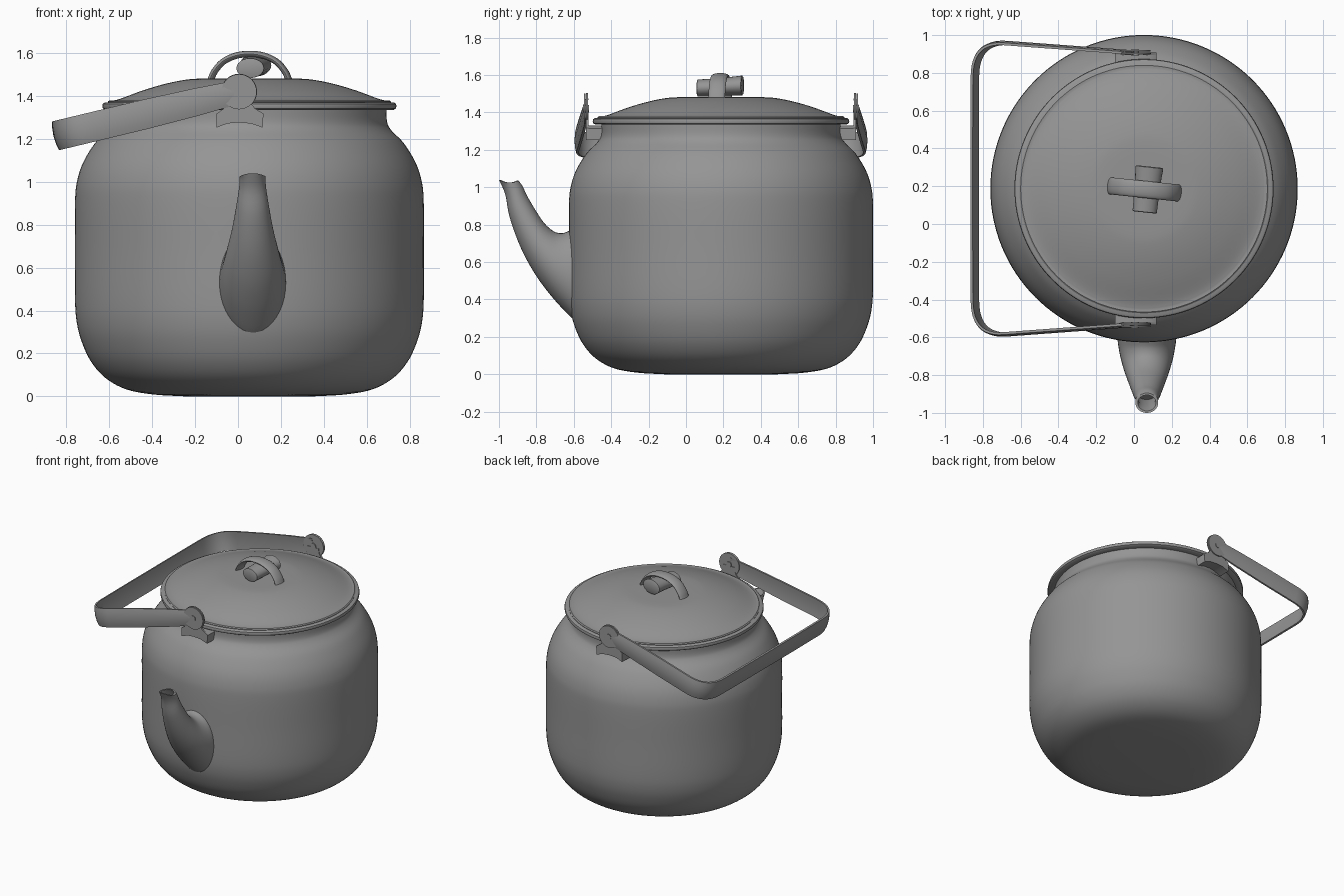
import bpy, bmesh
from math import sin, cos, pi, radians
from mathutils import Vector, Matrix

if "Cube" in bpy.data.objects:
    bpy.data.objects.remove(bpy.data.objects["Cube"])

CX, CY = 0.053, 0.187   # axis of the pot

# Dark grey metal
metal = bpy.data.materials.new("dark_grey_metal")
metal.diffuse_color = (0.3, 0.3, 0.3, 1)
metal.use_nodes = True
metal.node_tree.nodes["Principled BSDF"].inputs["Base Color"].default_value = metal.diffuse_color


def spline(pts, n=5):
    """Catmull-Rom curve through points of any dimension."""
    p = [Vector(q) for q in pts]
    p = [2 * p[0] - p[1]] + p + [2 * p[-1] - p[-2]]
    out = []
    for i in range(1, len(p) - 2):
        a, b, c, d = p[i - 1:i + 3]
        for k in range(n):
            t = k / n
            out.append(0.5 * (2 * b + (c - a) * t + (2 * a - 5 * b + 4 * c - d) * t * t
                              + (3 * b - a - 3 * c + d) * t ** 3))
    return out + [p[-2]]


def finish(name, bm, angle=35):
    bmesh.ops.remove_doubles(bm, verts=bm.verts, dist=1e-5)
    bmesh.ops.recalc_face_normals(bm, faces=bm.faces)
    me = bpy.data.meshes.new(name)
    bm.to_mesh(me)
    bm.free()
    me.materials.append(metal)
    ob = bpy.data.objects.new(name, me)
    bpy.context.collection.objects.link(ob)
    bpy.ops.object.select_all(action='DESELECT')
    ob.select_set(True)
    bpy.context.view_layer.objects.active = ob
    bpy.ops.object.shade_smooth_by_angle(angle=radians(angle))
    return ob


def loft(name, rings, caps=True, angle=35):
    """Skin a list of closed rings."""
    bm = bmesh.new()
    vs = [[bm.verts.new(p) for p in r] for r in rings]
    n = len(vs[0])
    for a, b in zip(vs, vs[1:]):
        for i in range(n):
            j = (i + 1) % n
            bm.faces.new((a[i], a[j], b[j], b[i]))
    if caps:
        bm.faces.new(vs[0])
        bm.faces.new(vs[-1])
    return finish(name, bm, angle)


def lathe(name, profile, n=128):
    return loft(name, [[(CX + r * cos(2 * pi * i / n), CY + r * sin(2 * pi * i / n), z)
                        for i in range(n)] for r, z in profile], True)


def ellipse(c, u, v, n=24):
    return [c + u * cos(2 * pi * i / n) + v * sin(2 * pi * i / n) for i in range(n)]


def prism(name, outline, y0, y1):
    """Extrude an x/z outline along y."""
    return loft(name, [[(x, y, z) for x, z in outline] for y in (y0, y1)])


# Pot body
lathe("body", spline([(0.3, 0.0), (0.45, 0.009), (0.575, 0.033), (0.67, 0.085), (0.737, 0.16),
                      (0.78, 0.25), (0.804, 0.34), (0.813, 0.45), (0.813, 0.67), (0.813, 0.9),
                      (0.804, 1.0), (0.775, 1.09), (0.72, 1.18), (0.662, 1.24),
                      (0.642, 1.28), (0.64, 1.35)]))

# Rolled rim and domed lid
lathe("rim", [(0.63, 1.335), (0.672, 1.335), (0.683, 1.342), (0.686, 1.353), (0.683, 1.364),
              (0.674, 1.37), (0.63, 1.37)])
lathe("lid", [(0.6, 1.36), (0.658, 1.365), (0.66, 1.374), (0.653, 1.38)]
      + spline([(0.64, 1.378), (0.6, 1.388), (0.5, 1.425), (0.4, 1.455), (0.31, 1.474),
                (0.24, 1.481), (0.12, 1.482), (0.002, 1.482)]))

# Spout: each section runs from outer (y, z) to inner (y, z) with a half width
sections = spline([(-0.54, 0.24, -0.56, 0.80, 0.155), (-0.60, 0.29, -0.62, 0.77, 0.155),
                   (-0.655, 0.345, -0.66, 0.755, 0.149), (-0.73, 0.43, -0.705, 0.763, 0.137),
                   (-0.81, 0.54, -0.755, 0.805, 0.118), (-0.885, 0.68, -0.80, 0.87, 0.095),
                   (-0.943, 0.84, -0.85, 0.955, 0.074), (-0.966, 0.96, -0.873, 1.005, 0.062),
                   (-1.0, 1.04, -0.895, 1.035, 0.06)], 4)


def spout_ring(s, k=1.0, dip=0.0):
    """Section ellipse; dip lowers its two sides to shape the lip."""
    o, i = Vector((0.068, s[0], s[1])), Vector((0.068, s[2], s[3]))
    ring = ellipse((o + i) / 2, (o - i) / 2 * k, Vector((s[4] * k, 0, 0)), 40)
    return [p - Vector((0, 0, dip * sin(2 * pi * n / 40) ** 2)) for n, p in enumerate(ring)]


loft("spout", [spout_ring(s) for s in sections[:-1]]
     + [spout_ring(sections[-1], 1, 0.012), spout_ring(sections[-1], 0.8, 0.012),
        spout_ring(sections[-4], 0.75), spout_ring(sections[-9], 0.7)])

# Bail handle: flat strap swept round a rounded U, hinged and tilted down to -x
HX, HZ = 0.005, 1.42
half = [(0.0, 0.722), (0.2, 0.737), (0.45, 0.755), (0.7, 0.773)]
a, b, c = Vector((0.7, 0.773)), Vector((0.878, 0.785)), Vector((0.878, 0.59))
half += [tuple(a * (1 - t) ** 2 + 2 * b * t * (1 - t) + c * t * t)
         for t in [k / 12 for k in range(1, 13)]]
half += [(0.88, 0.3)]
path = [Vector((u, -d)) for u, d in half] + [Vector((0.88, 0))] + [Vector(p) for p in reversed(half)]
tilt = Matrix.Rotation(radians(-13.5), 3, 'Y')
rings = []
for i, p in enumerate(path):
    t = (path[min(i + 1, len(path) - 1)] - path[max(i - 1, 0)]).normalized()
    out = Vector((t.y, -t.x))
    w = 0.055 if p.x < 0.05 else 0.064 if p.x < 0.3 else 0.069
    ring = []
    for side, order in ((0.010, (-1, -.6, 0, .6, 1)), (-0.009, (1, .6, 0, -.6, -1))):
        for v in order:
            q = p + out * (side * (1 - 0.3 * v * v) - 0.007 * v * v)
            ring.append(Vector((HX, CY, HZ)) + tilt @ Vector((-q.x, q.y, v * w)))
    rings.append(ring)
loft("handle", rings, angle=40)

# Hinge brackets, one on each side of the pot
foot = [(-0.1, 1.253), (-0.05, 1.272), (0.0, 1.277), (0.06, 1.272), (0.115, 1.253),
        (0.118, 1.315), (0.09, 1.33), (-0.075, 1.33), (-0.1, 1.315)]
stem = [(-0.1, 1.30), (0.118, 1.30), (0.118, 1.318), (0.078, 1.343), (0.055, 1.375), (0.05, 1.41),
        (-0.045, 1.41), (-0.045, 1.375), (-0.064, 1.343), (-0.1, 1.318)]


def disc(r, n=32):
    return [(HX + r * cos(2 * pi * i / n), HZ + r * sin(2 * pi * i / n)) for i in range(n)]


for side, s in (("front", -1), ("back", 1)):
    for part, outline, d0, d1 in (("foot", foot, 0.60, 0.722), ("stem", stem, 0.708, 0.722),
                                  ("disc", disc(0.084), 0.712, 0.722),
                                  ("handle_eye", disc(0.082), 0.725, 0.733),
                                  ("pin", disc(0.021, 20), 0.705, 0.738)):
        prism(f"{side}_hinge_{part}", outline, CY + s * d0, CY + s * d1)

# Lid knob: a strap arching over a short roll, both turned slightly
turn = Matrix.Rotation(radians(-6), 3, 'Z')
base = Vector((CX + 0.002, 0.183, 0))
arch = spline([(-0.183, 1.476), (-0.165, 1.515), (-0.125, 1.56), (-0.065, 1.588), (0, 1.596),
               (0.065, 1.588), (0.125, 1.56), (0.165, 1.515), (0.183, 1.476)], 4)
rings = []
for i, p in enumerate(arch):
    t = (arch[min(i + 1, len(arch) - 1)] - arch[max(i - 1, 0)]).normalized()
    rings.append(ellipse(base + turn @ Vector((p.x, 0, p.y)),
                         turn @ Vector((-t.y * 0.015, 0, t.x * 0.015)),
                         turn @ Vector((0, 0.045, 0)), 20))
loft("knob_strap", rings)
roll = [(-0.121, 0.04, 1.53), (-0.118, 0.046, 1.53), (-0.05, 0.047, 1.533), (0.05, 0.049, 1.54),
        (0.119, 0.053, 1.544), (0.123, 0.047, 1.544)]
loft("knob_roll", [ellipse(base + turn @ Vector((0.014, y, z)), turn @ Vector((r * 1.4, 0, 0)),
                           Vector((0, 0, r))) for y, r, z in roll])
